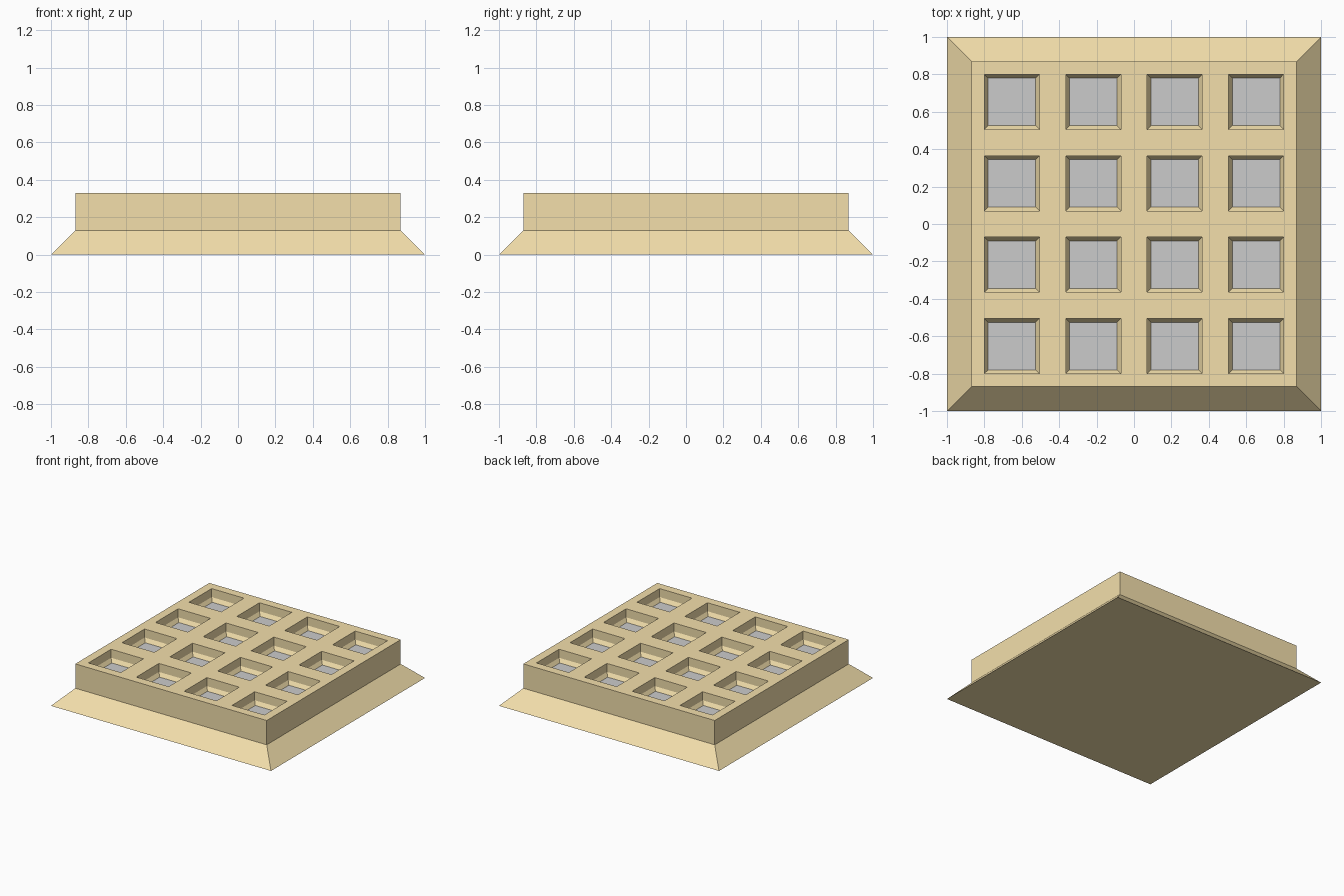
import bpy, bmesh

if "Cube" in bpy.data.objects:
    bpy.data.objects.remove(bpy.data.objects["Cube"])

TOP, EDGE = 0.33, 0.87          # top height, half width of the upper block
PITCH = EDGE * 2 / 4            # one coffer cell
WALL, SLOPE = 0.07, 0.03        # recess depth: vertical part, sloped part

wood = bpy.data.materials.new("tan_wood")
wood.diffuse_color = (0.90, 0.74, 0.41, 1)
wood.use_nodes = True
wood.node_tree.nodes["Principled BSDF"].inputs["Base Color"].default_value = wood.diffuse_color


def make_object(name, bm, material=None):
    mesh = bpy.data.meshes.new(name)
    bm.to_mesh(mesh)
    bm.free()
    if material:
        mesh.materials.append(material)
    obj = bpy.data.objects.new(name, mesh)
    bpy.context.collection.objects.link(obj)
    return obj


def ring_down(bm, edges, half, z):
    """Extrude an outline to a new half width and height."""
    ext = bmesh.ops.extrude_edge_only(bm, edges=edges)["geom"]
    verts = [g for g in ext if isinstance(g, bmesh.types.BMVert)]
    scale = half / max(v.co.x for v in verts)
    for v in verts:
        v.co.x *= scale
        v.co.y *= scale
        v.co.z = z
    new = set(verts)
    return [e for e in bm.edges if e.verts[0] in new and e.verts[1] in new]


# Frame: top grid, vertical sides, flared skirt, closed underside
bm = bmesh.new()
bmesh.ops.create_grid(bm, x_segments=4, y_segments=4, size=EDGE)
for v in bm.verts:
    v.co.z = TOP
bm.normal_update()
cells = bm.faces[:]
outline = [e for e in bm.edges if e.is_boundary]
outline = ring_down(bm, outline, EDGE, 0.13)
outline = ring_down(bm, outline, 1.0, 0.0)
bmesh.ops.contextual_create(bm, geom=outline)
bmesh.ops.recalc_face_normals(bm, faces=bm.faces[:])

# Recesses: flat border, vertical wall, sloped bead
for thickness, depth in ((PITCH / 2 - 0.147, 0), (0, -WALL), (0.02, -SLOPE)):
    bmesh.ops.inset_individual(bm, faces=cells, thickness=thickness,
                               depth=depth, use_even_offset=True)
bmesh.ops.delete(bm, geom=cells, context='FACES')
make_object("window_frame", bm, wood)

# Grey panes at the bottom of each recess
for i in range(4):
    for j in range(4):
        bm = bmesh.new()
        bmesh.ops.create_grid(bm, x_segments=1, y_segments=1, size=0.127)
        pane = make_object(f"pane_{i}_{j}", bm)
        pane.location = ((i - 1.5) * PITCH, (j - 1.5) * PITCH,
                         TOP - WALL - SLOPE)
